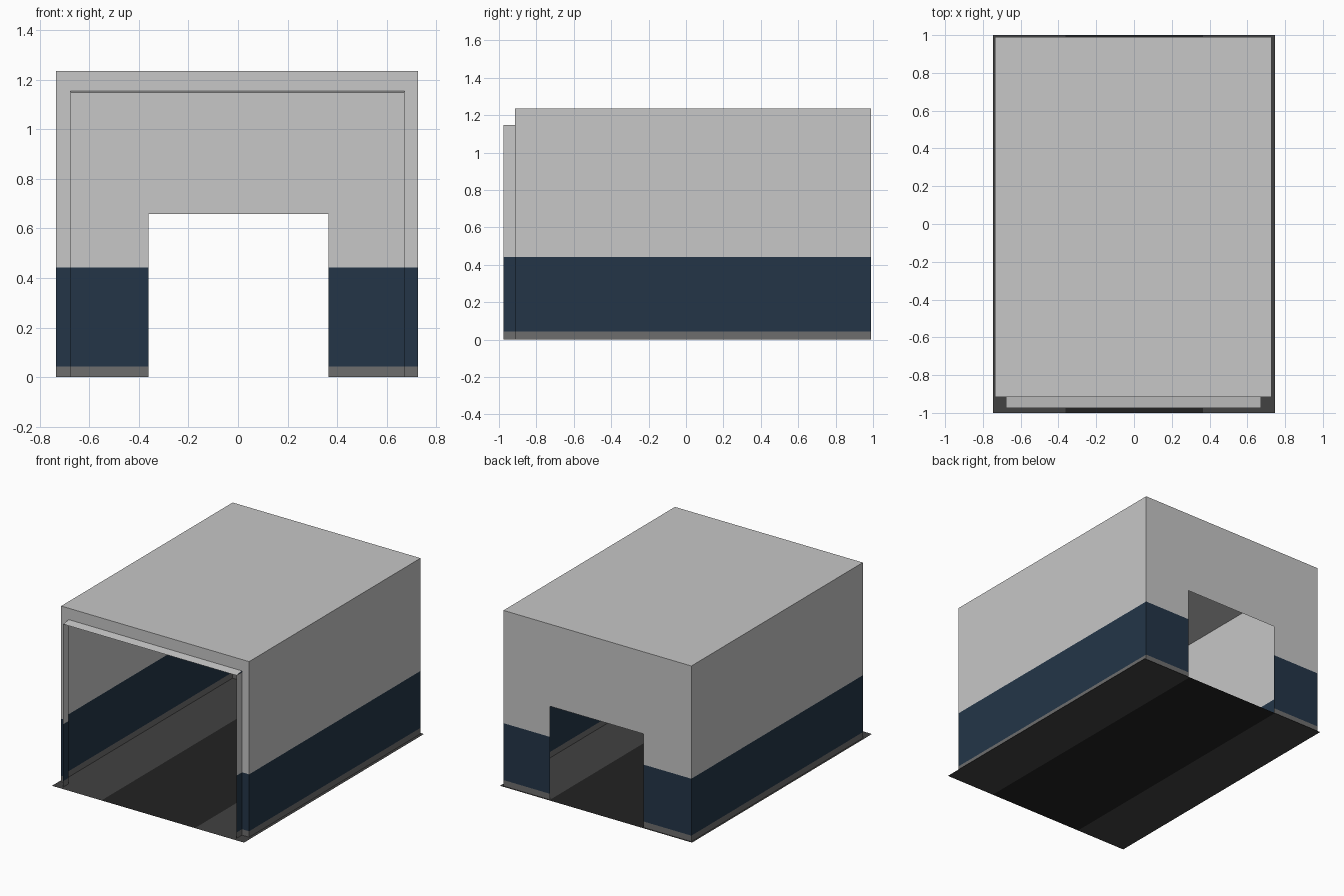
import bpy, bmesh
from mathutils import Vector

old = bpy.data.objects.get("Cube")
if old:
    bpy.data.objects.remove(old, do_unlink=True)


def material(name, r, g, b):
    m = bpy.data.materials.new(name)
    m.use_nodes = True
    m.diffuse_color = (r, g, b, 1)
    bsdf = m.node_tree.nodes["Principled BSDF"]
    bsdf.inputs["Base Color"].default_value = (r, g, b, 1)
    bsdf.inputs["Roughness"].default_value = 0.8
    return m


GREY = material("light grey", 0.57, 0.57, 0.57)
BLUE = material("navy blue", 0.017, 0.036, 0.064)
BASE = material("skirting grey", 0.155, 0.155, 0.155)
PATH = material("pavement grey", 0.054, 0.054, 0.054)
ROAD = material("road dark", 0.016, 0.016, 0.016)

# Main dimensions
L, R = -0.735, 0.727          # side walls
F, B = -0.915, 0.99           # front and back walls
TOP = 1.235
IL, IR, IT = -0.677, 0.672, 1.155   # wide front opening
DL, DR, DT = -0.362, 0.365, 0.658   # back doorway
LIP = -0.975
SKIRT, BAND = 0.042, 0.442


def sheet(name, quads, mats=(GREY, BLUE, BASE)):
    """Thin panels; painted in horizontal bands when three materials are given."""
    bm = bmesh.new()
    for q in quads:
        bm.faces.new([bm.verts.new(p) for p in q])
    bmesh.ops.remove_doubles(bm, verts=bm.verts, dist=0.0005)
    if len(mats) == 3:
        for z in (SKIRT, BAND):
            geom = bm.verts[:] + bm.edges[:] + bm.faces[:]
            bmesh.ops.bisect_plane(bm, geom=geom, plane_co=(0, 0, z), plane_no=(0, 0, 1))
        for f in bm.faces:
            z = f.calc_center_median().z
            f.material_index = 2 if z < SKIRT else 1 if z < BAND else 0
    me = bpy.data.meshes.new(name)
    bm.to_mesh(me)
    bm.free()
    for m in mats:
        me.materials.append(m)
    ob = bpy.data.objects.new(name, me)
    bpy.context.collection.objects.link(ob)
    return ob


def across(y, x0, x1, z0, z1):
    """Upright panel facing the front when x0 < x1, the back otherwise."""
    return [(x0, y, z0), (x1, y, z0), (x1, y, z1), (x0, y, z1)]


def along(x, y0, y1, z0, z1):
    """Upright panel facing +x when y0 < y1, -x otherwise."""
    return [(x, y0, z0), (x, y1, z0), (x, y1, z1), (x, y0, z1)]


def flat(x0, x1, y0, y1, z0, z1):
    """Upward panel, z0 at the front edge and z1 at the rear edge."""
    return [(x0, y0, z0), (x1, y0, z0), (x1, y1, z1), (x0, y1, z1)]


# Shell
sheet("roof", [flat(L, R, F, B, TOP, TOP)], (GREY,))
sheet("left_wall", [along(R, F, B, 0, TOP)])
sheet("right_wall", [along(L, B, F, 0, TOP)])

# Back wall around the doorway
sheet("back_wall", [across(B, DL, L, 0, DT), across(B, R, DR, 0, DT),
                    across(B, DL, L, DT, TOP), across(B, DR, DL, DT, TOP),
                    across(B, R, DR, DT, TOP)])

# Front frame around the wide opening
sheet("front_frame", [across(F, L, IL, 0, IT), across(F, IR, R, 0, IT),
                      across(F, L, IL, IT, TOP), across(F, IL, IR, IT, TOP),
                      across(F, IR, R, IT, TOP)])

# Lip standing out from the edge of the front opening
sheet("front_lip_sides", [along(IR, LIP, F, 0, 1.147), along(IL, F, LIP, 0, 1.147)])
sheet("front_lip_top", [flat(IL, IR, LIP, F, 1.146, IT)], (GREY,))

# Floor strips
sheet("left_pavement", [flat(DR, 0.747, -1, 1, 0, 0)], (PATH,))
sheet("right_pavement", [flat(-0.747, DL, -1, 1, 0, 0)], (PATH,))
sheet("road", [flat(DL, DR, -1, 1, 0, 0)], (ROAD,))
